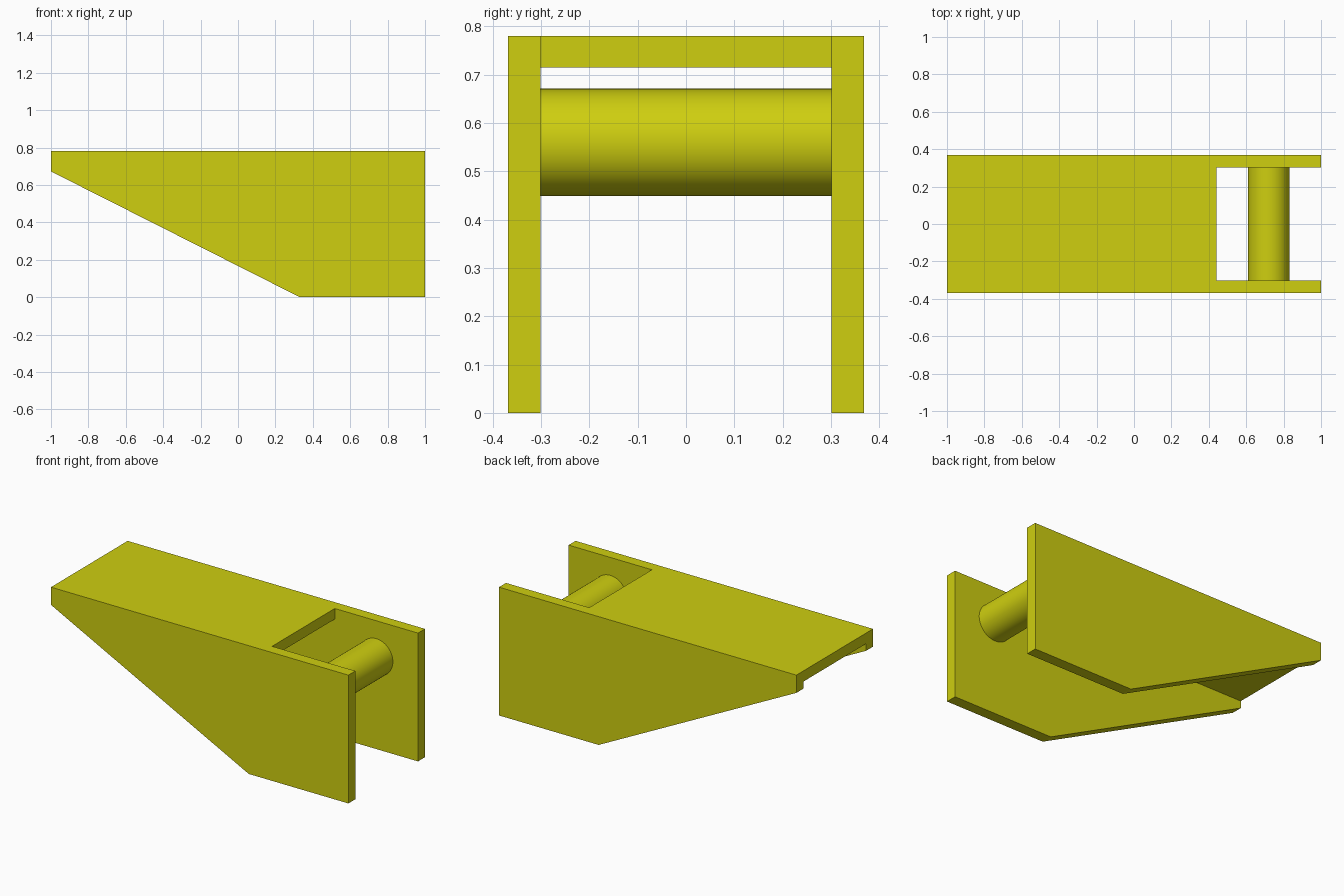
import bpy, bmesh, math
from mathutils import Matrix, Vector

cube = bpy.data.objects.get("Cube")
if cube:
    bpy.data.objects.remove(cube, do_unlink=True)

# Main dimensions
OUTER, INNER = 0.368, 0.301      # half widths outside and inside the side plates
TOP, DECK_BOTTOM = 0.78, 0.715

yellow = bpy.data.materials.new("yellow")
yellow.use_nodes = True
colour = (0.62, 0.62, 0.005, 1)
yellow.diffuse_color = colour
yellow.node_tree.nodes["Principled BSDF"].inputs["Base Color"].default_value = colour


def add_object(name, bm):
    bmesh.ops.recalc_face_normals(bm, faces=bm.faces)
    mesh = bpy.data.meshes.new(name)
    bm.to_mesh(mesh)
    bm.free()
    mesh.materials.append(yellow)
    obj = bpy.data.objects.new(name, mesh)
    bpy.context.collection.objects.link(obj)
    return obj


def extrude_profile(name, profile, y0, y1):
    """Extrude an (x, z) outline from y0 to y1."""
    bm = bmesh.new()
    face = bm.faces.new([bm.verts.new((x, y0, z)) for x, z in profile])
    moved = bmesh.ops.extrude_face_region(bm, geom=[face])["geom"]
    verts = [v for v in moved if isinstance(v, bmesh.types.BMVert)]
    bmesh.ops.translate(bm, verts=verts, vec=Vector((0, y1 - y0, 0)))
    # extruding keeps the start face, so the solid is closed
    return add_object(name, bm)


# Tapered side plates
side = [(-1, TOP), (-1, 0.672), (0.33, 0), (1, 0), (1, TOP)]
extrude_profile("front_side_plate", side, -OUTER, -INNER)
extrude_profile("back_side_plate", side, INNER, OUTER)

# Top deck, stopping short to leave the open fork
deck = [(-1, DECK_BOTTOM), (0.44, DECK_BOTTOM), (0.44, TOP), (-1, TOP)]
extrude_profile("top_deck", deck, -INNER, INNER)

# Round cross pin between the fork arms
bm = bmesh.new()
bmesh.ops.create_cone(
    bm, cap_ends=True, segments=64, radius1=0.111, radius2=0.111, depth=2 * INNER,
    matrix=Matrix.Translation((0.72, 0, 0.56)) @ Matrix.Rotation(math.pi / 2, 4, "X"))
pin = add_object("cross_pin", bm)
bpy.ops.object.select_all(action="DESELECT")
pin.select_set(True)
bpy.context.view_layer.objects.active = pin
bpy.ops.object.shade_smooth_by_angle(angle=math.radians(30))
